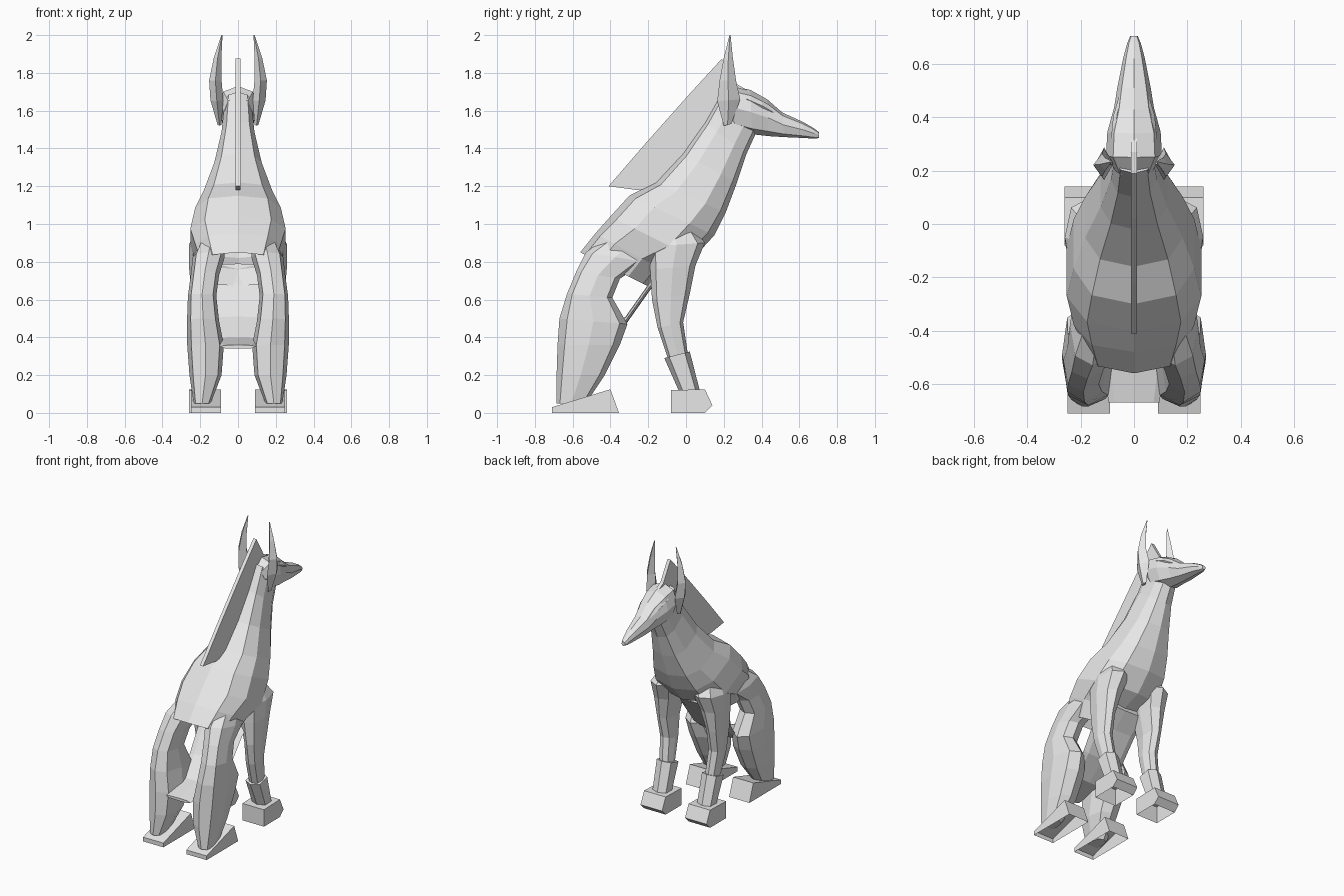
import bpy
import bmesh
from math import sin, cos, pi
from mathutils import Vector

cube = bpy.data.objects.get("Cube")
if cube:
    bpy.data.objects.remove(cube)

stone = bpy.data.materials.new("pale_stone")
stone.use_nodes = True
colour = (0.8, 0.8, 0.8, 1)
stone.diffuse_color = colour
stone.node_tree.nodes["Principled BSDF"].inputs["Base Color"].default_value = colour


def finish(name, bm, mirrored):
    mesh = bpy.data.meshes.new(name)
    bm.to_mesh(mesh)
    bm.free()
    mesh.materials.append(stone)
    obj = bpy.data.objects.new(name, mesh)
    bpy.context.collection.objects.link(obj)
    if mirrored:
        obj.modifiers.new("mirror", "MIRROR")
    return obj


def squash(value, power):
    return abs(value) ** power * (1 if value >= 0 else -1)


def loft(name, rings, sides=8, power=0.85, mirrored=False, open_end=False):
    """Skin rings; each is two opposite (y, z) points, the centre x and the half width."""
    bm = bmesh.new()
    loops = []
    for y1, z1, y2, z2, x, half in rings:
        first, second = Vector((x, y1, z1)), Vector((x, y2, z2))
        middle, reach = (first + second) / 2, (first - second) / 2
        loop = []
        for i in range(sides):
            a = 2 * pi * i / sides
            across = Vector((half * squash(sin(a), power), 0, 0))
            loop.append(bm.verts.new(middle + reach * squash(cos(a), power) + across))
        loops.append(loop)
    for low, high in zip(loops, loops[1:]):
        for i in range(sides):
            j = (i + 1) % sides
            bm.faces.new((low[i], low[j], high[j], high[i]))
    bm.faces.new(loops[0])
    end = bm.faces.new(loops[-1])
    bmesh.ops.recalc_face_normals(bm, faces=bm.faces)
    if open_end:
        bm.faces.remove(end)
    return finish(name, bm, mirrored)


def slab(name, outline, x1, x2, mirrored=False):
    """Extrude a side outline of (y, z) points from x1 to x2, open where it meets the ground."""
    bm = bmesh.new()
    face = bm.faces.new([bm.verts.new((x1, y, z)) for y, z in outline])
    grown = bmesh.ops.extrude_face_region(bm, geom=[face], use_keep_orig=True)["geom"]
    moved = [v for v in grown if isinstance(v, bmesh.types.BMVert)]
    bmesh.ops.translate(bm, verts=moved, vec=(x2 - x1, 0, 0))
    bmesh.ops.recalc_face_normals(bm, faces=bm.faces)
    soles = [f for f in bm.faces if all(v.co.z < .001 for v in f.verts)]
    bmesh.ops.delete(bm, geom=soles, context="FACES_ONLY")
    return finish(name, bm, mirrored)


# Neck, chest and back, a hollow shell ending in a ledge over the rump
loft("torso", [
    (.19, 1.7, .37, 1.48, 0, .075),
    (.1, 1.54, .32, 1.37, 0, .09),
    (-.02, 1.37, .27, 1.22, 0, .13),
    (-.16, 1.22, .21, 1.06, 0, .19),
    (-.3, 1.15, .15, .94, 0, .235),
    (-.4, 1.04, .04, .82, 0, .262),
    (-.48, .95, -.13, .76, 0, .235),
    (-.56, .85, -.2, .67, 0, .2),
], sides=10, power=.75, open_end=True)

# Thin belly sheet sloping down and back between the thighs
loft("belly", [
    (-.1, .79, -.09, .75, 0, .2),
    (-.2, .68, -.19, .65, 0, .17),
    (-.32, .51, -.31, .48, 0, .16),
    (-.46, .4, -.45, .37, 0, .13),
    (-.67, .36, -.67, .34, 0, .095),
], sides=8, power=.75)

# Long tapering head
loft("head", [
    (.18, 1.67, .22, 1.54, 0, .07),
    (.25, 1.73, .26, 1.5, 0, .105),
    (.34, 1.71, .35, 1.475, 0, .1),
    (.43, 1.66, .44, 1.465, 0, .075),
    (.51, 1.59, .52, 1.46, 0, .062),
    (.62, 1.54, .63, 1.455, 0, .04),
    (.68, 1.505, .68, 1.452, 0, .025),
    (.705, 1.485, .705, 1.455, 0, .014),
], sides=8)

# Slanted brow over each eye
loft("brow", [
    (.32, 1.68, .32, 1.645, .07, .016),
    (.41, 1.645, .4, 1.605, .064, .014),
    (.5, 1.575, .5, 1.56, .042, .008),
], sides=4, power=1, mirrored=True)

# Tall pointed ears
loft("ear", [
    (.2, 1.52, .24, 1.53, .098, .01),
    (.165, 1.65, .287, 1.66, .112, .034),
    (.178, 1.76, .265, 1.76, .12, .033),
    (.2, 1.88, .248, 1.88, .108, .02),
    (.23, 2, .236, 2, .085, .003),
], sides=4, power=1, mirrored=True)

# Flat crest down the back of the neck
slab("mane", [
    (.19, 1.875), (.02, 1.69), (-.22, 1.42), (-.41, 1.2), (-.26, 1.18),
    (-.1, 1.2), (.14, 1.5), (.3, 1.65), (.34, 1.7), (.27, 1.74),
], -.012, .012)

# Folded hind legs, tapering to the heel and blending into the back
loft("hind_leg", [
    (-.685, .05, -.53, .05, .19, .045),
    (-.685, .2, -.43, .2, .172, .085),
    (-.68, .36, -.35, .36, .172, .097),
    (-.67, .5, -.31, .47, .185, .085),
    (-.63, .63, -.39, .61, .19, .075),
    (-.58, .75, -.35, .71, .175, .075),
    (-.53, .85, -.22, .8, .155, .085),
    (-.42, .93, -.16, .86, .14, .06),
], sides=8, power=.75, mirrored=True)

# Wedge hind feet
slab("hind_foot", [(-.71, 0), (-.71, .03), (-.4, .125), (-.355, 0)],
     .09, .25, mirrored=True)

# Straight front legs with the shoulder muscle
loft("front_leg", [
    (-.18, 1, .04, .98, .15, .06),
    (-.2, .88, .1, .9, .165, .095),
    (-.19, .76, .05, .78, .182, .077),
    (-.18, .6, .02, .63, .195, .05),
    (-.15, .45, -.015, .48, .19, .048),
    (-.1, .3, .01, .31, .18, .045),
    (-.03, .12, .05, .12, .175, .04),
], sides=8, mirrored=True)

# Square cuffs above the front feet
loft("cuff", [
    (-.115, .29, .02, .325, .178, .062),
    (-.035, .11, .075, .11, .175, .058),
], sides=6, power=.7, mirrored=True)

# Blunt front feet
slab("front_foot", [(-.08, 0), (-.08, .12), (.1, .125), (.14, .04), (.1, 0)],
     .09, .26, mirrored=True)
